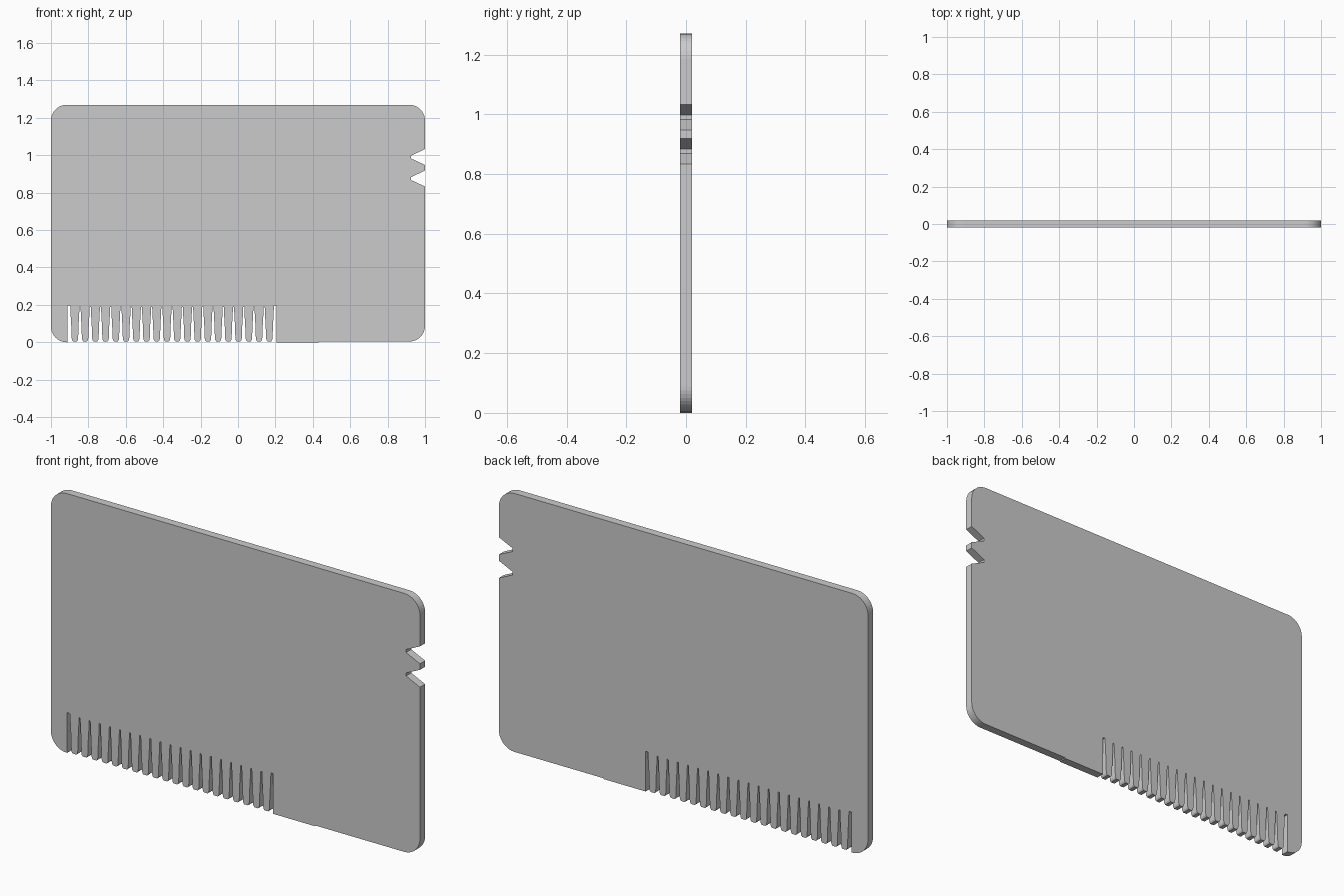
import bpy, bmesh
from math import sin, cos, radians

if "Cube" in bpy.data.objects:
    bpy.data.objects.remove(bpy.data.objects["Cube"])

HALF_T = 0.02      # half thickness
TOP = 1.27
R = 0.085          # corner radius
PITCH = 0.0547
TEETH = 20
FIRST = -0.872     # centre of first tooth


def arc(cx, cz, r, a0, a1, n):
    return [(cx + r * cos(radians(a0 + (a1 - a0) * i / n)),
             cz + r * sin(radians(a0 + (a1 - a0) * i / n))) for i in range(n + 1)]


def tooth(cx):
    # tapered flank down, rounded tip, flank up
    flank = [(0.0245, 0.19), (0.0225, 0.14), (0.0195, 0.09), (0.0175, 0.025)]
    tip = [(0.0155, 0.012), (0.010, 0.005)]
    side = flank + tip
    return ([(cx - w, z) for w, z in side] +
            [(cx + w, z) for w, z in reversed(side)])


def notch(z):
    # blunt V cut into the right edge
    return [(1, z - 0.05), (0.925, z - 0.015), (0.925, z), (1, z + 0.035)]


# Card outline, counter-clockwise seen from the front
pts = [(-0.912, 0.0), (-0.912, 0.197), (-0.899, 0.197)]
for i in range(TEETH):
    pts += tooth(FIRST + i * PITCH)
pts += [(0.193, 0.197), (0.205, 0.197), (0.205, 0.0), (0.43, 0.0), (0.435, 0.004)]
pts += arc(1 - R, R + 0.004, R, -90, 0, 10)
pts += notch(0.883) + notch(0.998)
pts += arc(1 - R, TOP - R, R, 0, 90, 10)
pts += arc(-1 + R, TOP - R, R, 90, 180, 10)
pts += arc(-1 + R, R, R, 180, 270, 10)[:-1]

# Extrude the outline through the thickness
bm = bmesh.new()
face = bm.faces.new([bm.verts.new((x, -HALF_T, z)) for x, z in pts])
ext = bmesh.ops.extrude_face_region(bm, geom=[face], use_keep_orig=True)
moved = [g for g in ext["geom"] if isinstance(g, bmesh.types.BMVert)]
bmesh.ops.translate(bm, verts=moved, vec=(0, 2 * HALF_T, 0))
bmesh.ops.recalc_face_normals(bm, faces=bm.faces[:])
caps = [f for f in bm.faces if len(f.verts) > 4]
bmesh.ops.triangulate(bm, faces=caps)

mesh = bpy.data.meshes.new("toothed_card")
bm.to_mesh(mesh)
bm.free()
card = bpy.data.objects.new("toothed_card", mesh)
bpy.context.collection.objects.link(card)
